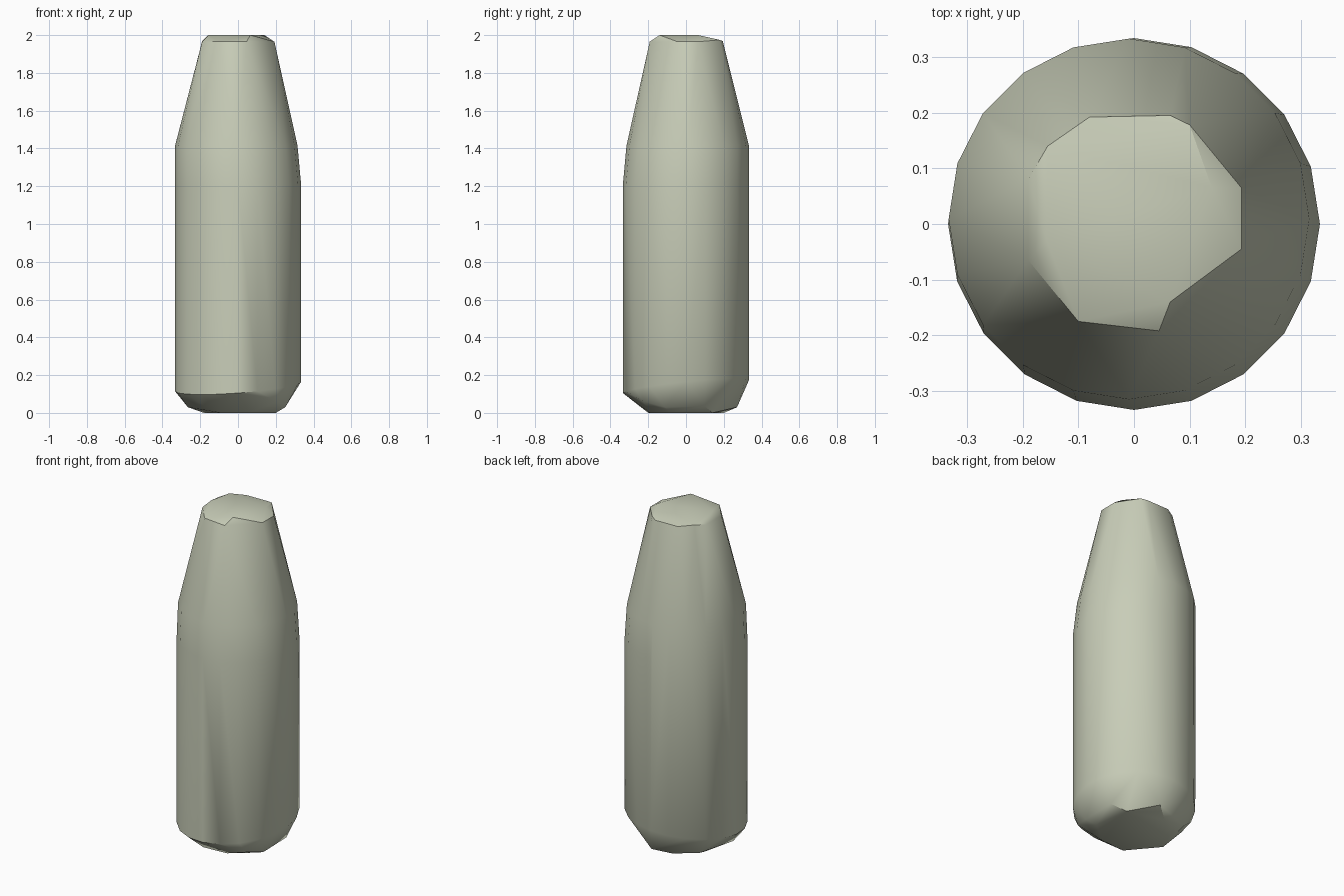
import bpy
import bmesh
import math

cube = bpy.data.objects.get("Cube")
if cube:
    bpy.data.objects.remove(cube, do_unlink=True)

SIDES = 20

# Single pale sage colour
sage = bpy.data.materials.new("pale sage")
sage.use_nodes = True
colour = (0.578, 0.61, 0.479, 1.0)
sage.diffuse_color = colour
bsdf = next(n for n in sage.node_tree.nodes if n.type == 'BSDF_PRINCIPLED')
bsdf.inputs["Base Color"].default_value = colour
bsdf.inputs["Roughness"].default_value = 0.8


def ring(radius, z, cx=0.0, cy=0.0, tilt_x=0.0, tilt_y=0.0):
    """Circle of points, optionally shifted and tilted."""
    pts = []
    for i in range(SIDES):
        a = 2 * math.pi * i / SIDES
        c, s = math.cos(a), math.sin(a)
        pts.append((cx + radius * c, cy + radius * s, z + tilt_x * c + tilt_y * s))
    return pts


# Body rings: tilted lower edge, upper body, off-centre shoulder
points = ring(0.334, 0.14, tilt_x=0.025, tilt_y=0.035)
points += ring(0.334, 1.21)
points += ring(0.324, 1.415, cx=-0.009, cy=0.009)

# Rough-cut mouth: rim corners and the three highest corners
points += [(-0.19, -0.065, 1.965), (-0.10, -0.175, 1.965), (0.045, -0.192, 1.965),
           (0.193, -0.045, 1.965), (0.193, 0.065, 1.965), (0.10, 0.178, 1.975),
           (0.065, 0.195, 1.968), (-0.08, 0.192, 1.968), (-0.155, 0.14, 1.978),
           (-0.19, 0.08, 1.967)]
points += [(-0.157, -0.03, 2.0), (0.065, -0.14, 2.0), (0.14, 0.065, 2.0)]

# Rough-cut base: flat foot and the chipped edge around it
points += [(-0.09, -0.2, 0.0), (0.06, -0.19, 0.0), (0.2, -0.08, 0.0),
           (0.17, 0.14, 0.0), (-0.05, 0.2, 0.0), (-0.18, 0.08, 0.0)]
points += [(-0.265, -0.07, 0.03), (-0.2, -0.2, 0.05), (0.25, -0.11, 0.03),
           (0.21, -0.225, 0.06), (0.25, 0.1, 0.035), (0.04, 0.27, 0.03),
           (-0.21, 0.17, 0.035)]

# Wrap the corners in one closed faceted skin
bm = bmesh.new()
for p in points:
    bm.verts.new(p)
bmesh.ops.convex_hull(bm, input=bm.verts[:])
loose = [v for v in bm.verts if not v.link_faces]
bmesh.ops.delete(bm, geom=loose, context='VERTS')
bmesh.ops.dissolve_limit(bm, angle_limit=math.radians(0.5),
                         verts=bm.verts[:], edges=bm.edges[:])
bmesh.ops.recalc_face_normals(bm, faces=bm.faces[:])

mesh = bpy.data.meshes.new("bottle_body")
bm.to_mesh(mesh)
bm.free()
mesh.materials.append(sage)
bottle = bpy.data.objects.new("bottle_body", mesh)
bpy.context.collection.objects.link(bottle)

# Smooth walls, crisp cuts at mouth and base
bpy.ops.object.select_all(action='DESELECT')
bottle.select_set(True)
bpy.context.view_layer.objects.active = bottle
bpy.ops.object.shade_smooth_by_angle(angle=math.radians(32))
